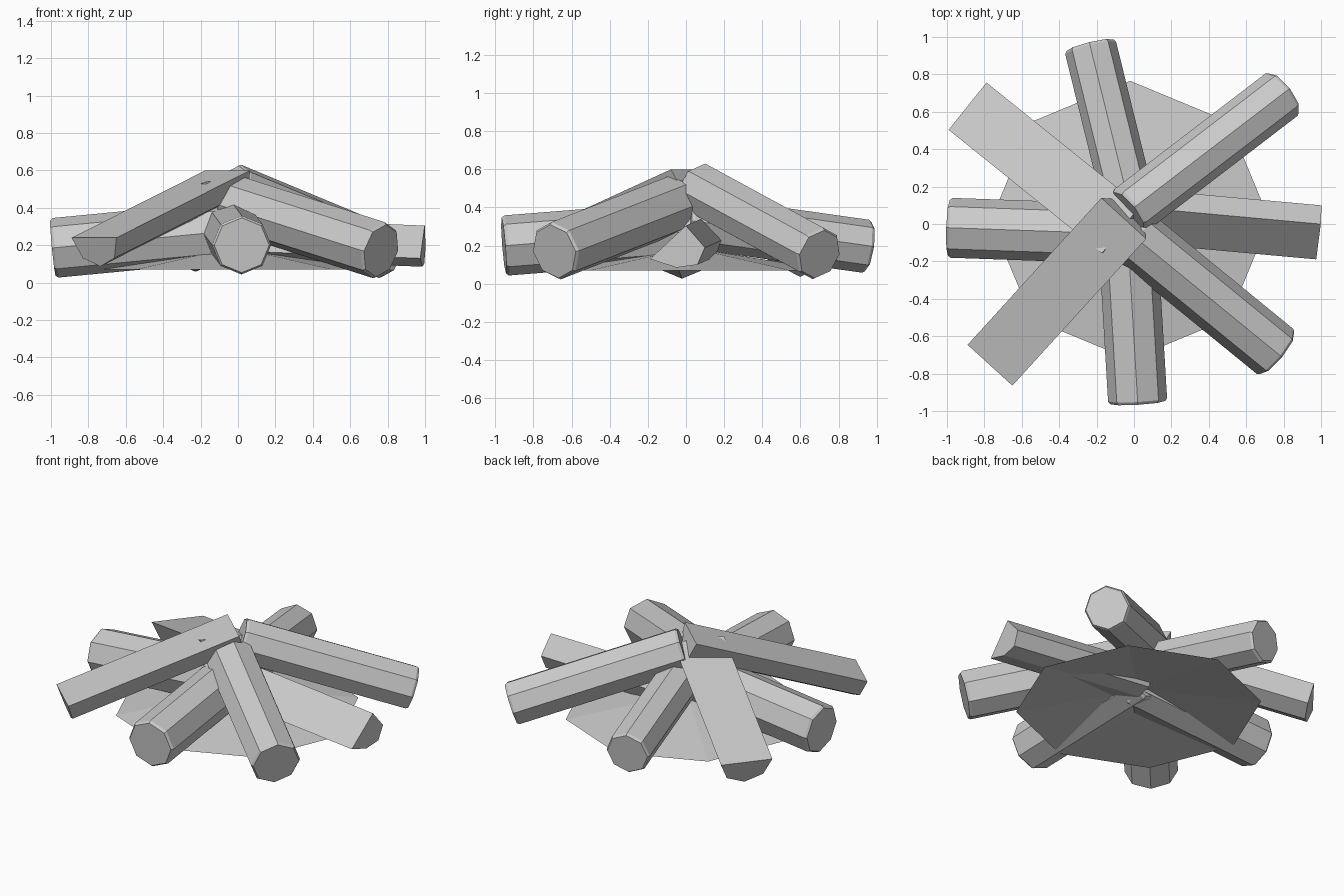
import bpy, bmesh, math
from mathutils import Vector

cube = bpy.data.objects.get("Cube")
if cube:
    bpy.data.objects.remove(cube)

grey = bpy.data.materials.new("plain_grey")
grey.use_nodes = True
colour = (0.6, 0.6, 0.6, 1)
grey.diffuse_color = colour
grey.node_tree.nodes["Principled BSDF"].inputs["Base Color"].default_value = colour


def finish(name, bm):
    bmesh.ops.recalc_face_normals(bm, faces=bm.faces)
    mesh = bpy.data.meshes.new(name)
    bm.to_mesh(mesh)
    bm.free()
    mesh.materials.append(grey)
    obj = bpy.data.objects.new(name, mesh)
    bpy.context.collection.objects.link(obj)


def arc(radius, count, start, step=45):
    angles = [math.radians(start + step * i) for i in range(count)]
    return [(radius * math.cos(a), radius * math.sin(a)) for a in angles]


def make_log(name, outer, inner, profile, bevel=0.0):
    """Sweep a cross-section from the outer end to the inner end."""
    outer, inner = Vector(outer), Vector(inner)
    axis = (inner - outer).normalized()
    side = axis.cross(Vector((0, 0, 1))).normalized()
    up = side.cross(axis)
    length = (inner - outer).length
    rings = [(0, 1), (length, 1)]
    if bevel:
        rings = [(0, 0.93), (bevel, 1), (length - bevel, 1), (length, 0.93)]
    bm = bmesh.new()
    loops = [[bm.verts.new(outer + axis * d + (side * u + up * v) * s)
              for u, v in profile] for d, s in rings]
    n = len(profile)
    for a, b in zip(loops, loops[1:]):
        for i in range(n):
            j = (i + 1) % n
            bm.faces.new((a[i], a[j], b[j], b[i]))
    bm.faces.new(loops[0])
    bm.faces.new(loops[-1])
    finish(name, bm)


# Round logs
round_logs = {
    "back_log": ((-0.235, 0.955, 0.195), (0.0, 0.0, 0.33), 0.14),
    "back_left_log": ((0.80, 0.70, 0.155), (-0.03, 0.065, 0.50), 0.142),
    "front_left_log": ((0.765, -0.69, 0.17), (-0.02, -0.05, 0.42), 0.155),
    "front_log": ((0.02, -0.955, 0.20), (-0.04, 0.05, 0.28), 0.158),
    "right_log": ((-0.99, -0.02, 0.185), (0.0, -0.055, 0.28), 0.16),
}
for name, (outer, inner, radius) in round_logs.items():
    make_log(name, outer, inner, arc(radius, 8, 0), 0.015)

# Split logs with the flat side up
half = arc(0.162, 5, 180)
make_log("front_right_split_log", (-0.77, -0.755, 0.24), (-0.055, 0.03, 0.60), half)
make_log("back_right_split_log", (-0.89, 0.63, 0.19), (-0.07, -0.03, 0.54), half)

# Split log lying on its side
wedge = [(-0.145, -0.065), (0.045, 0.11), (0.145, -0.005), (0.105, -0.095), (-0.005, -0.11)]
make_log("left_split_log", (0.99, -0.045, 0.195), (0.0, 0.045, 0.235), wedge)

# Low open ash mound under the logs
bm = bmesh.new()
apex = bm.verts.new((-0.02, 0.02, 0.19))
rim = [bm.verts.new((x - 0.02, y + 0.02, 0.07)) for x, y in arc(0.745, 8, 0)]
for i in range(8):
    bm.faces.new((rim[i], rim[(i + 1) % 8], apex))
finish("ash_mound", bm)
